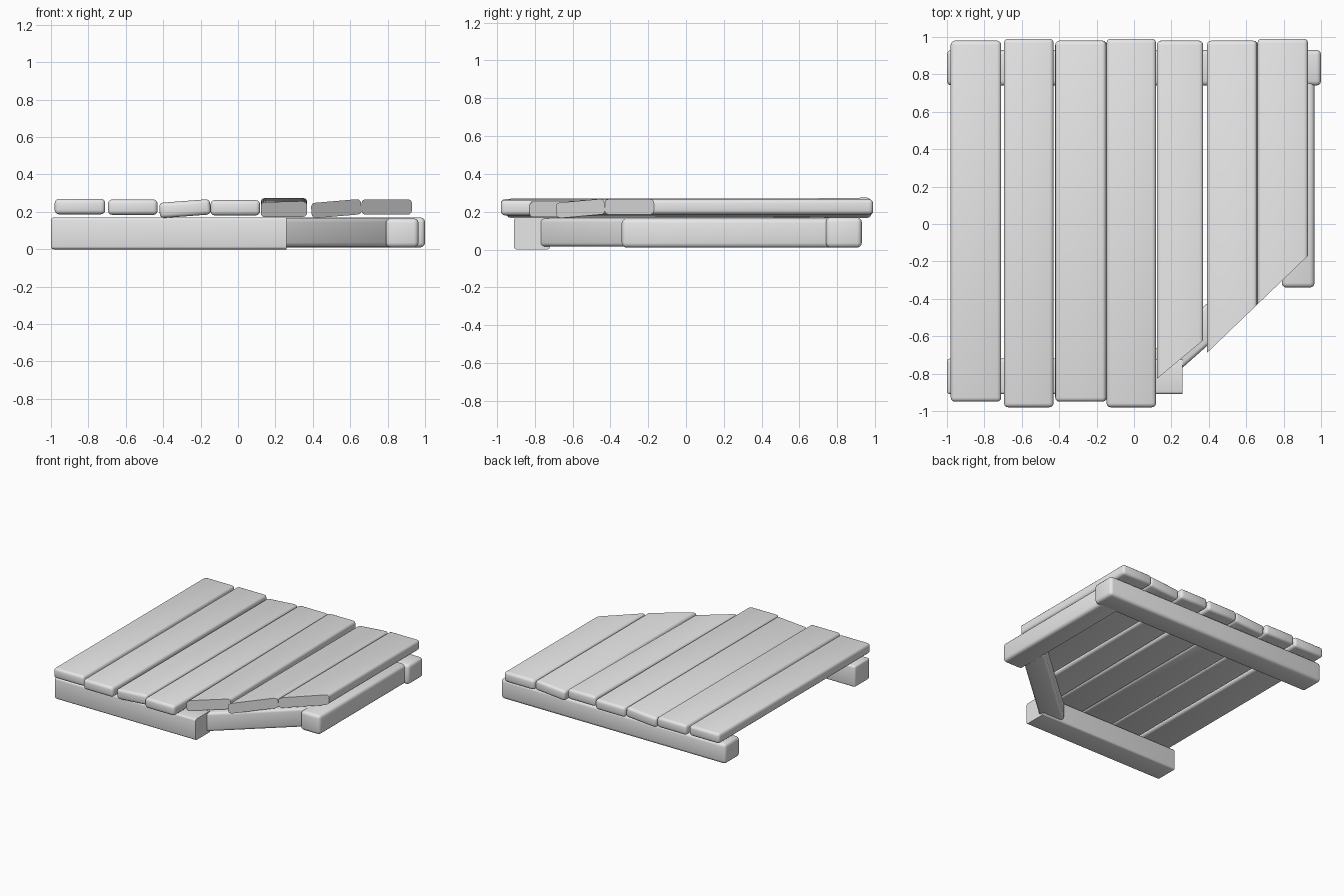
import bpy
import bmesh
import math
from mathutils import Vector, Matrix, Euler

cube = bpy.data.objects.get("Cube")
if cube:
    bpy.data.objects.remove(cube, do_unlink=True)

grey = bpy.data.materials.new("plain_grey")
grey.use_nodes = True
grey.diffuse_color = (0.8, 0.8, 0.8, 1)
grey.node_tree.nodes["Principled BSDF"].inputs["Base Color"].default_value = (0.8, 0.8, 0.8, 1)


def timber(name, low, high, turn=(0, 0, 0), cut=None, radius=0.025):
    """Rounded board between two corners, turned about its centre.
    cut = two (x, y) points; everything to the right of that line is sawn off."""
    low, high = Vector(low), Vector(high)
    bm = bmesh.new()
    bmesh.ops.create_cube(bm, size=1)
    bmesh.ops.scale(bm, vec=high - low, verts=bm.verts)
    bmesh.ops.bevel(bm, geom=bm.edges[:], offset=radius, segments=3,
                    profile=0.5, affect='EDGES')
    place = Matrix.Translation((low + high) / 2) @ Euler(turn).to_matrix().to_4x4()
    bmesh.ops.transform(bm, matrix=place, verts=bm.verts)
    if cut:
        a, b = (Vector((*p, 0)) for p in cut)
        d = b - a
        res = bmesh.ops.bisect_plane(bm, geom=bm.verts[:] + bm.edges[:] + bm.faces[:],
                                     plane_co=a, plane_no=(d.y, -d.x, 0),
                                     clear_outer=True)
        rim = [e for e in res["geom_cut"] if isinstance(e, bmesh.types.BMEdge)]
        bmesh.ops.contextual_create(bm, geom=rim)
    bmesh.ops.recalc_face_normals(bm, faces=bm.faces)
    mesh = bpy.data.meshes.new(name)
    bm.to_mesh(mesh)
    bm.free()
    mesh.materials.append(grey)
    obj = bpy.data.objects.new(name, mesh)
    bpy.context.collection.objects.link(obj)
    bpy.ops.object.select_all(action='DESELECT')
    obj.select_set(True)
    bpy.context.view_layer.objects.active = obj
    bpy.ops.object.shade_smooth_by_angle(angle=math.radians(40))
    return obj


# Supporting frame
timber("back_beam", (-1, 0.74, 0.01), (1, 0.93, 0.17))
timber("front_beam", (-1, -0.91, 0), (0.4, -0.72, 0.17),
       cut=((0.26, -1), (0.26, 0)), radius=0.015)
timber("left_beam", (0.79, -0.34, 0.01), (0.965, 0.8, 0.165))

# Diagonal brace across the missing corner
centre = Vector((0.484, -0.456, 0.09))
half = Vector((0.48, 0.085, 0.075))
timber("diagonal_beam", centre - half, centre + half,
       turn=(0, 0, math.radians(41.5)), radius=0.02)

# Deck planks: x range, y range, middle height, pitch, roll, saw line
inner_cut = ((0.12, -0.83), (0.36, -0.63))
outer_cut = ((0.4, -0.68), (0.93, -0.17))
planks = [
    (-0.98, -0.71, -0.95, 0.98, 0.228, 0, 0, None),
    (-0.695, -0.43, -0.98, 0.99, 0.225, 0, 0, None),
    (-0.42, -0.147, -0.95, 0.98, 0.217, 0, -0.075, None),
    (-0.147, 0.118, -0.98, 0.99, 0.222, 0, 0, None),
    (0.122, 0.37, -0.95, 0.98, 0.222, 0.012, 0, inner_cut),
    (0.392, 0.66, -0.95, 0.98, 0.217, 0, -0.085, outer_cut),
    (0.66, 0.93, -0.95, 0.99, 0.226, 0, 0, outer_cut),
]
for i, (x0, x1, y0, y1, z, pitch, roll, cut) in enumerate(planks):
    timber(f"deck_plank_{i + 1}", (x0, y0, z - 0.041), (x1, y1, z + 0.041),
           turn=(pitch, roll, 0), cut=cut, radius=0.022)
